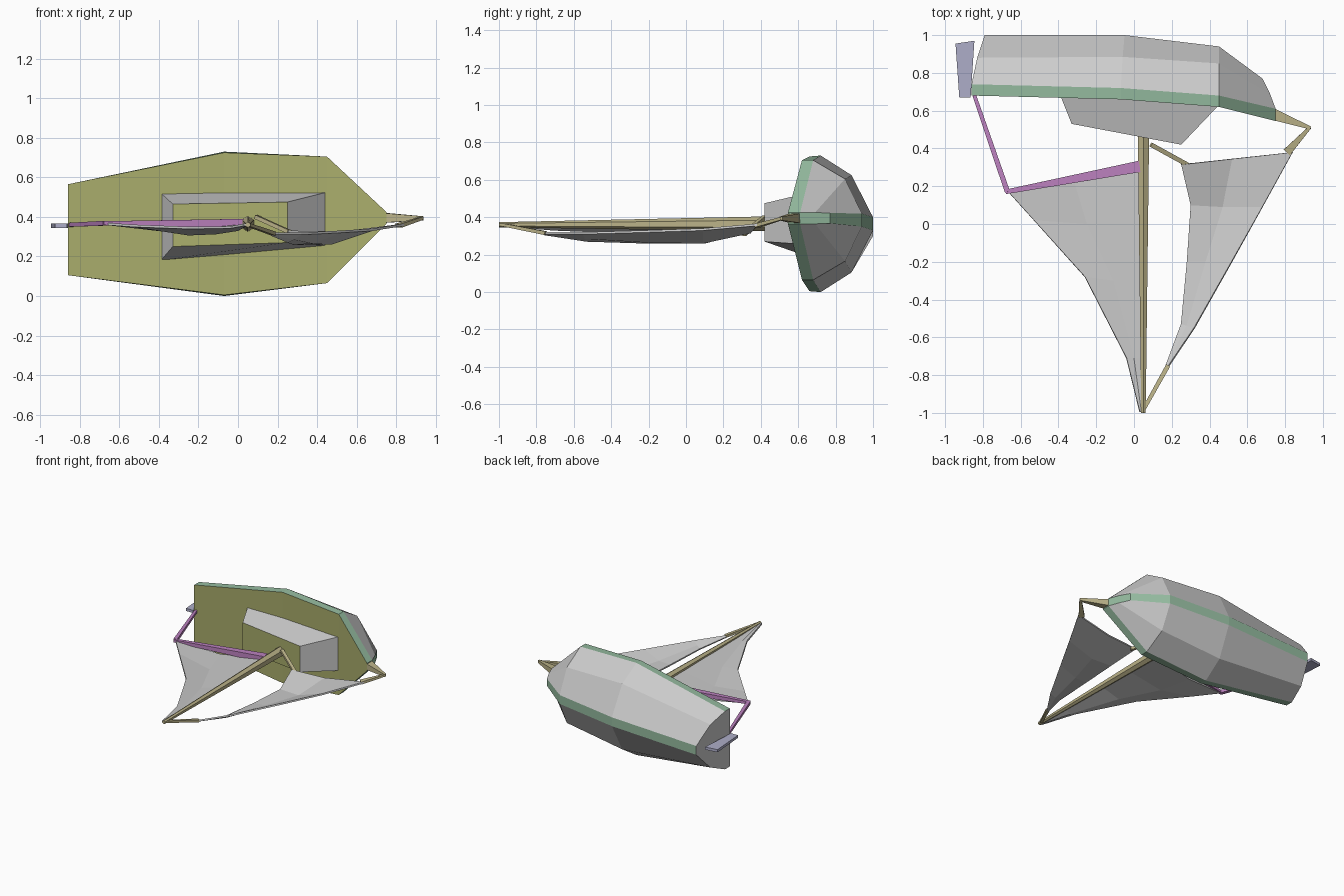
import bpy, math
from mathutils import Vector


def material(name, rgb):
    m = bpy.data.materials.new(name)
    m.diffuse_color = (*rgb, 1)
    return m


GREY = material("hull_grey", (0.7, 0.7, 0.7))
DECK = material("deck_olive", (0.40, 0.42, 0.15))
TRIM = material("trim_green", (0.30, 0.50, 0.35))
PURPLE = material("rope_purple", (0.50, 0.22, 0.52))
GOLD = material("spar_gold", (0.50, 0.45, 0.25))
BLUE = material("rudder_blue", (0.42, 0.42, 0.58))


def make(name, verts, faces, mats=(), indices=None):
    me = bpy.data.meshes.new(name)
    me.from_pydata([tuple(v) for v in verts], [], faces)
    for m in mats:
        me.materials.append(m)
    if indices:
        for p, i in zip(me.polygons, indices):
            p.material_index = i
    ob = bpy.data.objects.new(name, me)
    bpy.context.collection.objects.link(ob)
    return ob


def loft(name, rings, mats=(), side_index=None, caps=(0, 0)):
    """Join closed rings of equal size and cap both ends."""
    n = len(rings[0])
    verts = [v for r in rings for v in r]
    faces, idx = [], []
    for k in range(len(rings) - 1):
        for i in range(n):
            j = (i + 1) % n
            faces.append((k*n + i, k*n + j, (k+1)*n + j, (k+1)*n + i))
            idx.append(side_index[i] if side_index else 0)
    faces += [tuple(reversed(range(n))), tuple(range(len(verts) - n, len(verts)))]
    idx += list(caps)
    return make(name, verts, faces, mats, idx)


def spar(name, a, b, ra, rb, mat=None, sides=4):
    """Tapered bar between two points; ra, rb are (flat, z) half sizes."""
    a, b = Vector(a), Vector(b)
    d = (b - a).normalized()
    u = d.cross(Vector((0, 0, 1))).normalized()
    w = u.cross(d)
    k = 1 / math.cos(math.pi / sides)
    rings = []
    for p, (r, s) in ((a, ra), (b, rb)):
        rings.append([p + k * (u * r * math.cos(t) + w * s * math.sin(t))
                      for t in ((i + 0.5) * math.tau / sides for i in range(sides))])
    return loft(name, rings, [mat] if mat else [])


def sail(name, rows, thickness=0.012):
    """Sheet through equal-length rows of points, made thin and solid."""
    n = len(rows[0])
    verts = [v for r in rows for v in r]
    faces = [(k*n + i, k*n + i + 1, (k+1)*n + i + 1, (k+1)*n + i)
             for k in range(len(rows) - 1) for i in range(n - 1)]
    ob = make(name, verts, faces)
    mod = ob.modifiers.new("cloth", 'SOLIDIFY')
    mod.thickness, mod.offset = thickness, 0
    return ob


# Hull lying on its side: centre z, then (x, y, half beam) of
# gunwale top, gunwale bottom, chine and keel
stations = [
    (0.335, (-0.86, 0.68, 0.23), (-0.86, 0.74, 0.23), (-0.83, 0.88, 0.17), (-0.79, 1.0, 0.035)),
    (0.365, (-0.07, 0.66, 0.36), (-0.07, 0.72, 0.365), (-0.06, 0.885, 0.26), (-0.05, 1.0, 0.035)),
    (0.385, (0.45, 0.62, 0.32), (0.45, 0.68, 0.32), (0.45, 0.85, 0.22), (0.45, 0.94, 0.035)),
    (0.395, (0.75, 0.545, 0.03), (0.75, 0.61, 0.03), (0.72, 0.69, 0.03), (0.68, 0.77, 0.028)),
]
rings = []
for cz, *pts in stations:
    rings.append([(x, y, cz + h) for x, y, h in pts] +
                 [(x, y, cz - h) for x, y, h in reversed(pts)])
loft("hull", rings, [GREY, TRIM, DECK], [1, 0, 0, 1, 0, 0, 1, 2], (0, 1))

# Cabin: tapered block with a coloured roof
base = [(-0.39, 0.68, 0.18), (0.45, 0.63, 0.255), (0.45, 0.63, 0.525), (-0.39, 0.68, 0.52)]
roof = [(-0.33, 0.53, 0.25), (0.25, 0.42, 0.27), (0.25, 0.42, 0.475), (-0.33, 0.53, 0.465)]
loft("cabin", [base, roof], [GREY, DECK], None, (0, 1))

# Mast, boom and bowsprit
spar("mast", (0.05, 0.47, 0.365), (0.05, -1.0, 0.36), (0.03, 0.035), (0.012, 0.012), GOLD, 6)
spar("boom", (0.03, 0.305, 0.365), (-0.68, 0.17, 0.368), (0.03, 0.025), (0.012, 0.01), PURPLE)
spar("bowsprit", (0.74, 0.58, 0.395), (0.935, 0.508, 0.393), (0.03, 0.025), (0.008, 0.01), GOLD)

# Ropes
spar("main_sheet", (-0.67, 0.17, 0.368), (-0.845, 0.68, 0.36), (0.014, 0.012), (0.01, 0.01), PURPLE)
spar("forestay_lower", (0.93, 0.51, 0.393), (0.81, 0.38, 0.355), (0.008, 0.008), (0.022, 0.01), GOLD)
spar("forestay_upper", (0.052, -0.98, 0.36), (0.18, -0.75, 0.315), (0.01, 0.008), (0.012, 0.01), GOLD)
spar("jib_sheet", (0.09, 0.42, 0.40), (0.29, 0.31, 0.31), (0.012, 0.01), (0.012, 0.01), GOLD)

# Rudder blade
outline = [(-0.945, 0.955), (-0.845, 0.97), (-0.865, 0.67), (-0.925, 0.67)]
loft("rudder", [[(x, y, z) for x, y in outline] for z in (0.345, 0.366)], [BLUE])

# Mainsail rows: mast edge, belly, outer edge
sail("mainsail", [
    [(0.04, 0.30, 0.36), (-0.32, 0.235, 0.325), (-0.67, 0.175, 0.365)],
    [(0.04, 0.00, 0.36), (-0.25, 0.00, 0.312), (-0.53, 0.02, 0.355)],
    [(0.04, -0.30, 0.36), (-0.11, -0.30, 0.318), (-0.26, -0.28, 0.345)],
    [(0.045, -0.71, 0.36), (0.00, -0.71, 0.335), (-0.04, -0.71, 0.347)],
    [(0.05, -0.995, 0.36), (0.04, -0.995, 0.36), (0.03, -0.995, 0.36)],
])

# Jib rows: inner edge, belly, forestay edge
sail("jib", [
    [(0.25, 0.315, 0.325), (0.52, 0.345, 0.32), (0.84, 0.38, 0.36)],
    [(0.30, 0.10, 0.265), (0.47, 0.09, 0.265), (0.68, 0.09, 0.335)],
    [(0.28, -0.20, 0.265), (0.38, -0.20, 0.27), (0.515, -0.205, 0.325)],
    [(0.25, -0.53, 0.275), (0.28, -0.54, 0.29), (0.32, -0.55, 0.315)],
    [(0.165, -0.76, 0.31), (0.175, -0.755, 0.312), (0.185, -0.75, 0.315)],
])
